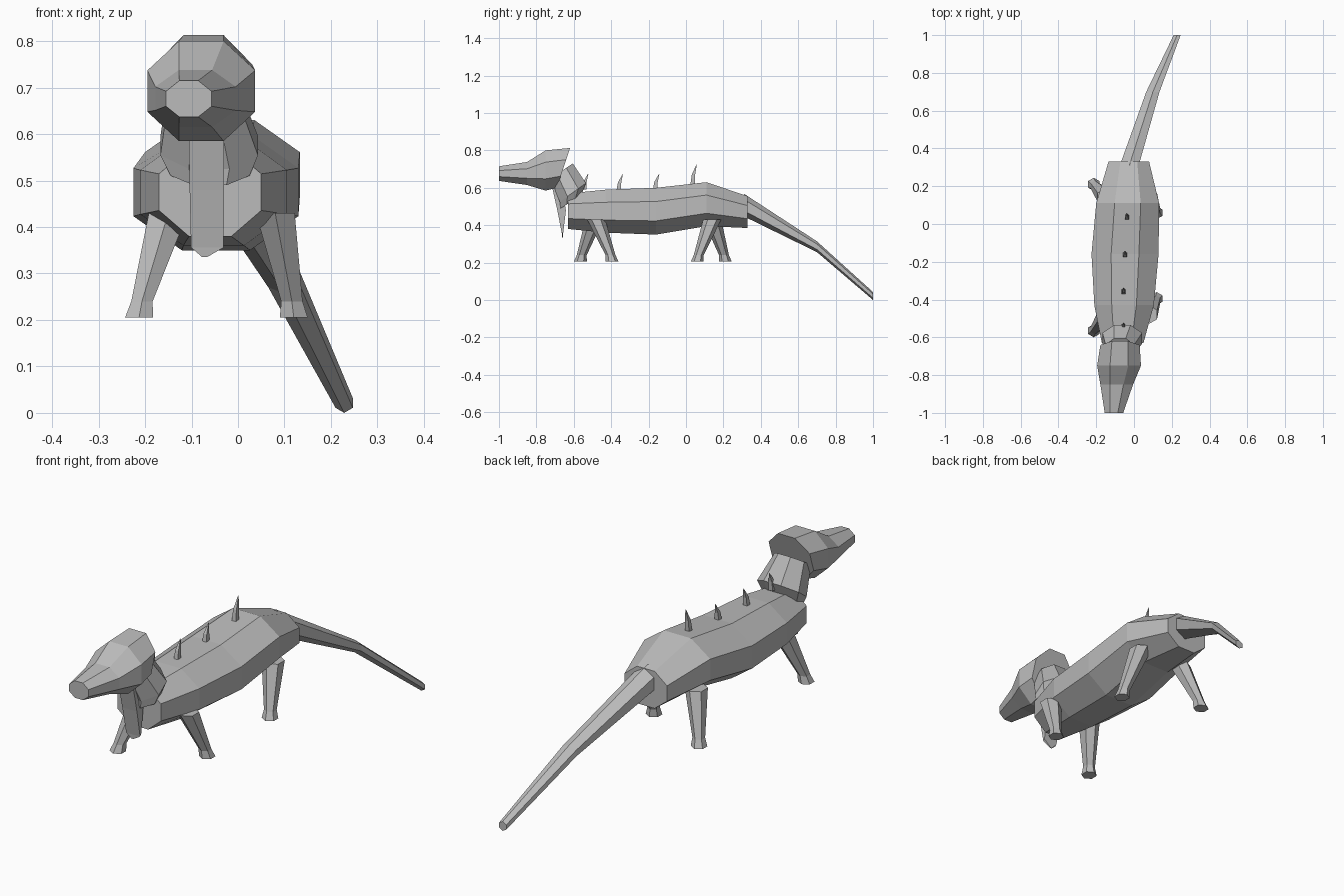
import bpy, math
from mathutils import Vector

cube = bpy.data.objects.get("Cube")
if cube:
    bpy.data.objects.remove(cube)

grey = bpy.data.materials.new("plain grey")
grey.use_nodes = True
grey.diffuse_color = (0.5, 0.5, 0.5, 1)
grey.node_tree.nodes["Principled BSDF"].inputs["Base Color"].default_value = (0.5, 0.5, 0.5, 1)


def loft(name, rings, sides):
    """Capped tube; each ring is (centre, half-width vector, half-height vector)."""
    verts, faces = [], []
    grow = 1 / math.cos(math.pi / sides)
    for c, u, v in rings:
        for i in range(sides):
            a = 2 * math.pi * (i + 0.5) / sides
            verts.append(Vector(c) + grow * (math.cos(a) * Vector(u) + math.sin(a) * Vector(v)))
    for r in range(len(rings) - 1):
        for i in range(sides):
            j = (i + 1) % sides
            faces.append([r * sides + i, r * sides + j, (r + 1) * sides + j, (r + 1) * sides + i])
    faces.append(list(range(sides))[::-1])
    faces.append([(len(rings) - 1) * sides + i for i in range(sides)])
    mesh = bpy.data.meshes.new(name)
    mesh.from_pydata(verts, [], faces)
    mesh.materials.append(grey)
    obj = bpy.data.objects.new(name, mesh)
    bpy.context.collection.objects.link(obj)
    # outward normals
    import bmesh
    bm = bmesh.new()
    bm.from_mesh(mesh)
    bmesh.ops.recalc_face_normals(bm, faces=bm.faces)
    bm.to_mesh(mesh)
    bm.free()
    return obj


def upright(y, left, right, low, high, lean=0.0):
    """Ring facing along y; lean moves its top backwards."""
    return (((left + right) / 2, y, (low + high) / 2),
            ((right - left) / 2, 0, 0), (0, lean, (high - low) / 2))


# Body
loft("body", [
    upright(-0.63, -0.17, 0.05, 0.38, 0.57),
    upright(-0.43, -0.21, 0.105, 0.36, 0.59),
    upright(-0.16, -0.225, 0.13, 0.35, 0.60),
    upright(0.11, -0.20, 0.133, 0.395, 0.63),
    upright(0.33, -0.135, 0.08, 0.385, 0.555)], 8)

# Head with snout
loft("head", [
    upright(-1.0, -0.155, -0.057, 0.637, 0.715),
    upright(-0.85, -0.178, -0.005, 0.615, 0.738),
    upright(-0.75, -0.195, 0.037, 0.585, 0.80),
    upright(-0.655, -0.178, 0.03, 0.60, 0.813, 0.035)], 8)

# Neck, tilted along its own axis
loft("neck", [
    ((-0.075, -0.665, 0.69), (0.075, 0, 0), (0, 0.06, 0.04)),
    ((-0.062, -0.605, 0.575), (0.105, 0, 0), (0, 0.07, 0.05)),
    ((-0.06, -0.615, 0.525), (0.085, 0, 0), (0, 0.055, 0.035))], 8)

# Hanging throat flap
loft("throat_flap", [
    ((-0.068, -0.69, 0.60), (0.038, 0, 0), (0, 0.025, 0)),
    ((-0.067, -0.665, 0.48), (0.037, 0, 0), (0, 0.023, 0)),
    ((-0.066, -0.66, 0.36), (0.035, 0, 0), (0, 0.004, 0.004)),
    ((-0.072, -0.66, 0.335), (0.005, 0, 0), (0, 0.002, 0))], 4)

# Tail
loft("tail", [
    upright(0.31, -0.075, 0.025, 0.455, 0.56),
    upright(0.70, 0.065, 0.135, 0.26, 0.31),
    upright(1.0, 0.21, 0.247, 0.003, 0.04)], 6)

# Back spines
for i, (x, y, z, h) in enumerate([(-0.055, -0.545, 0.59, 0.085), (-0.055, -0.36, 0.585, 0.088),
                                  (-0.048, -0.165, 0.59, 0.085), (-0.038, 0.035, 0.615, 0.11)]):
    loft(f"back_spine_{i + 1}", [
        ((x, y, z), (0.011, 0, 0), (0, 0.012, 0)),
        ((x, y + 0.005, z + h * 0.5), (0.008, 0, 0), (0, 0.009, 0)),
        ((x, y + 0.022, z + h), (0.001, 0, 0), (0, 0.001, 0))], 4)

# Legs with flared feet
for name, top, foot in [("front_right_leg", (-0.15, -0.49), (-0.213, -0.565)),
                        ("front_left_leg", (0.08, -0.48), (0.12, -0.395)),
                        ("back_right_leg", (-0.15, 0.14), (-0.213, 0.21)),
                        ("back_left_leg", (0.08, 0.14), (0.12, 0.06))]:
    rings = []
    for t, z, r in [(0, 0.43, 0.042), (0.9, 0.24, 0.023), (1, 0.205, 0.03)]:
        x, y = (a + (b - a) * t for a, b in zip(top, foot))
        rings.append(((x, y, z), (r, 0, 0), (0, r, 0)))
    loft(name, rings, 6)
